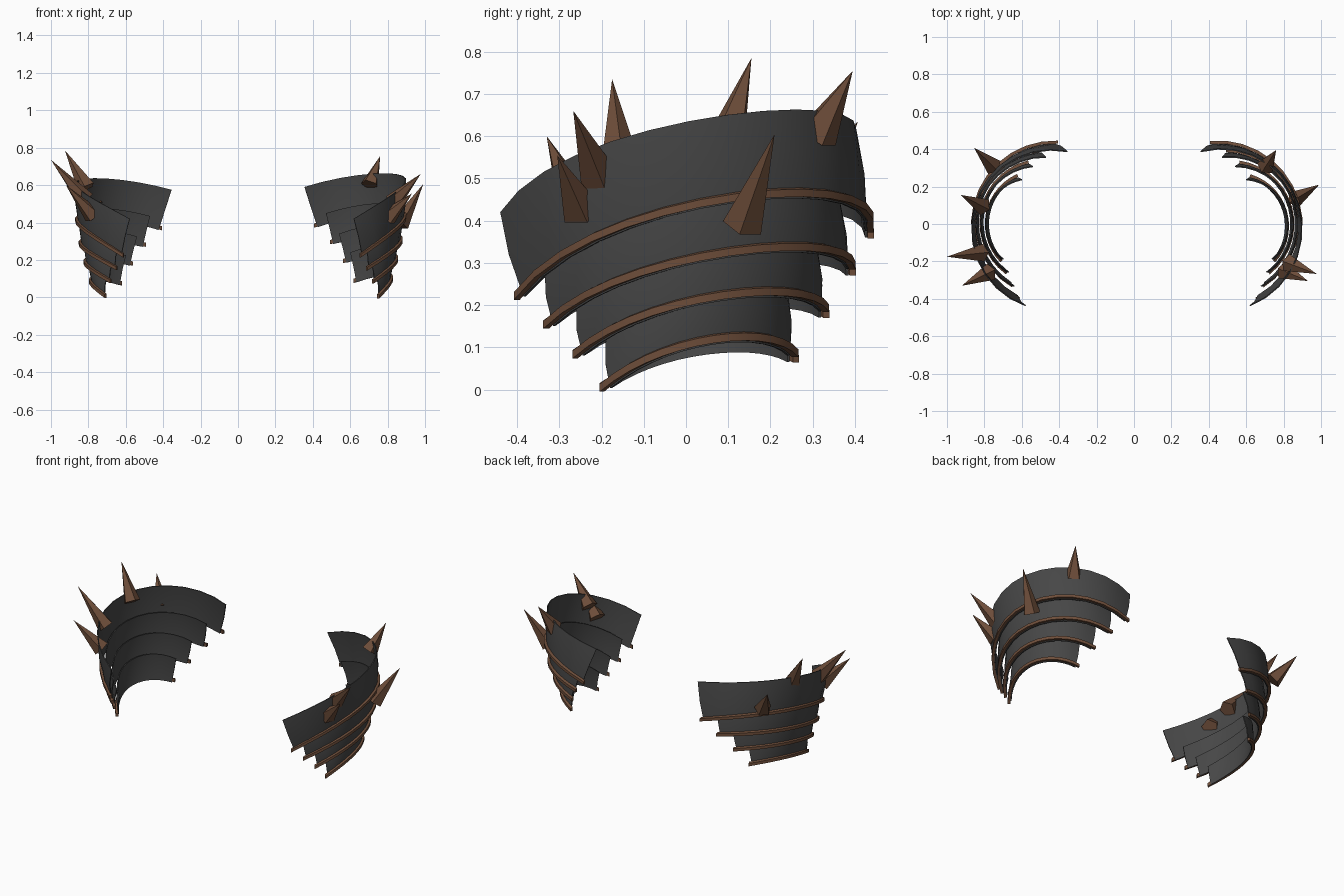
import bpy, bmesh, math
from mathutils import Vector

if "Cube" in bpy.data.objects:
    bpy.data.objects.remove(bpy.data.objects["Cube"])


def material(name, col):
    m = bpy.data.materials.new(name)
    m.diffuse_color = (*col, 1)
    m.use_nodes = True
    m.node_tree.nodes["Principled BSDF"].inputs["Base Color"].default_value = m.diffuse_color
    return m


IRON = material("dark iron", (0.062, 0.062, 0.062))
BRONZE = material("brown bronze", (0.155, 0.075, 0.042))
SEG = 14


def make_object(name, bm, mat, smooth):
    bmesh.ops.recalc_face_normals(bm, faces=bm.faces)
    me = bpy.data.meshes.new(name)
    bm.to_mesh(me)
    bm.free()
    ob = bpy.data.objects.new(name, me)
    bpy.context.collection.objects.link(ob)
    me.materials.append(mat)
    if smooth:
        bpy.ops.object.select_all(action='DESELECT')
        ob.select_set(True)
        bpy.context.view_layer.objects.active = ob
        bpy.ops.object.shade_smooth_by_angle(angle=math.radians(35))
    return ob


def arc(pts, offset=0.0, extend=0.0):
    """Arc through three points in plan, with height as a parabola of angle."""
    (ax, ay, az), (bx, by, bz), (cx, cy, cz) = pts
    d = 2 * (ax * (by - cy) + bx * (cy - ay) + cx * (ay - by))
    a2, b2, c2 = ax * ax + ay * ay, bx * bx + by * by, cx * cx + cy * cy
    ux = (a2 * (by - cy) + b2 * (cy - ay) + c2 * (ay - by)) / d
    uy = (a2 * (cx - bx) + b2 * (ax - cx) + c2 * (bx - ax)) / d
    r = math.hypot(ax - ux, ay - uy)
    t0, t1, t2 = [math.atan2(p[1] - uy, p[0] - ux) for p in pts]
    e = extend / r
    out = []
    for i in range(SEG + 1):
        t = (t0 - e) + (t2 - t0 + 2 * e) * i / SEG
        z = (az * (t - t1) * (t - t2) / ((t0 - t1) * (t0 - t2))
             + bz * (t - t0) * (t - t2) / ((t1 - t0) * (t1 - t2))
             + cz * (t - t0) * (t - t1) / ((t2 - t0) * (t2 - t1)))
        out.append(Vector((ux + (r + offset) * math.cos(t),
                           uy + (r + offset) * math.sin(t), z)))
    return out


def loft(name, rows, mat, side):
    """Closed solid swept from a loop of rows."""
    bm = bmesh.new()
    vs = [[bm.verts.new((p.x * side, p.y, p.z)) for p in row] for row in rows]
    n = len(rows)
    for k in range(n):
        a, b = vs[k], vs[(k + 1) % n]
        for i in range(SEG):
            bm.faces.new((a[i], a[i + 1], b[i + 1], b[i]))
    bm.faces.new([v[0] for v in vs])
    bm.faces.new([v[-1] for v in vs])
    return make_object(name, bm, mat, True)


def mix(p, q):
    return [(a + b) / 2 for a, b in zip(p, q)]


def spike(name, base, tip, r=0.05):
    base, tip = Vector(base), Vector(tip)
    d = tip - base
    bm = bmesh.new()
    bmesh.ops.create_cone(bm, cap_ends=True, segments=5, radius1=r, radius2=0,
                          depth=d.length)
    for v in bm.verts:
        v.co.z += d.length / 2
    rot = d.to_track_quat('Z', 'Y')
    for v in bm.verts:
        v.co = rot @ v.co + base
    bmesh.ops.remove_doubles(bm, verts=bm.verts, dist=1e-5)
    make_object(name, bm, BRONZE, False)


# Each plate: top edge and bottom edge as front, outer and back points
PLATES = [
    ([(.62, -.44, .42), (.90, -.02, .63), (.355, .39, .59)],
     [(.665, -.385, .22), (.885, .02, .425), (.425, .43, .375)]),
    ([(.68, -.335, .29), (.875, .0, .47), (.47, .36, .45)],
     [(.70, -.315, .15), (.865, .03, .30), (.51, .385, .285)]),
    ([(.71, -.26, .20), (.85, .01, .36), (.54, .31, .34)],
     [(.73, -.245, .08), (.84, .03, .20), (.58, .32, .185)]),
    ([(.74, -.19, .12), (.825, .02, .25), (.60, .24, .24)],
     [(.755, -.18, .003), (.81, .03, .10), (.635, .245, .08)]),
]
# The left guard sits slightly lower and nearer the middle
TWEAK = {1: [(0, 0, 0)] * 3, -1: [(-.04, 0, 0), (-.03, 0, -.02), (0, 0, -.015)]}

for side, label in ((1, "right"), (-1, "left")):
    def adjust(pts):
        return [tuple(a + b for a, b in zip(p, q))
                for p, q in zip(pts, TWEAK[side])]
    for k, (top, bot) in enumerate(PLATES):
        top, bot = adjust(top), adjust(bot)
        mid = [mix(p, q) for p, q in zip(top, bot)]
        T = 0.006
        # curved plate
        loft(f"{label}_plate_{k + 1}",
             [arc(top), arc(mid, .008), arc(bot),
              arc(bot, -T), arc(mid, .008 - T), arc(top, -T)], IRON, side)
        # bronze trim along the lower edge
        rim = []
        for off, dz in ((.0, .004), (.016, .004), (.016, .022), (.0, .026)):
            row = arc(bot, off, .018)
            rim.append([p + Vector((0, 0, dz)) for p in row])
        loft(f"{label}_trim_{k + 1}", rim, BRONZE, side)

# Spikes on the top plates
SPIKES = {
    "right": [((.865, .135, .39), (.99, .21, .605)),
              ((.705, .31, .60), (.76, .395, .755)),
              ((.825, -.21, .505), (.977, -.267, .66)),
              ((.80, -.25, .425), (.93, -.305, .555))],
    "left": [((-.815, -.155, .52), (-1.0, -.175, .735)),
             ((-.775, -.26, .435), (-.92, -.33, .60)),
             ((-.81, .095, .585), (-.925, .155, .785)),
             ((-.755, .31, .48), (-.855, .407, .635))],
}
for label, items in SPIKES.items():
    for i, (b, t) in enumerate(items):
        spike(f"{label}_spike_{i + 1}", b, t)
